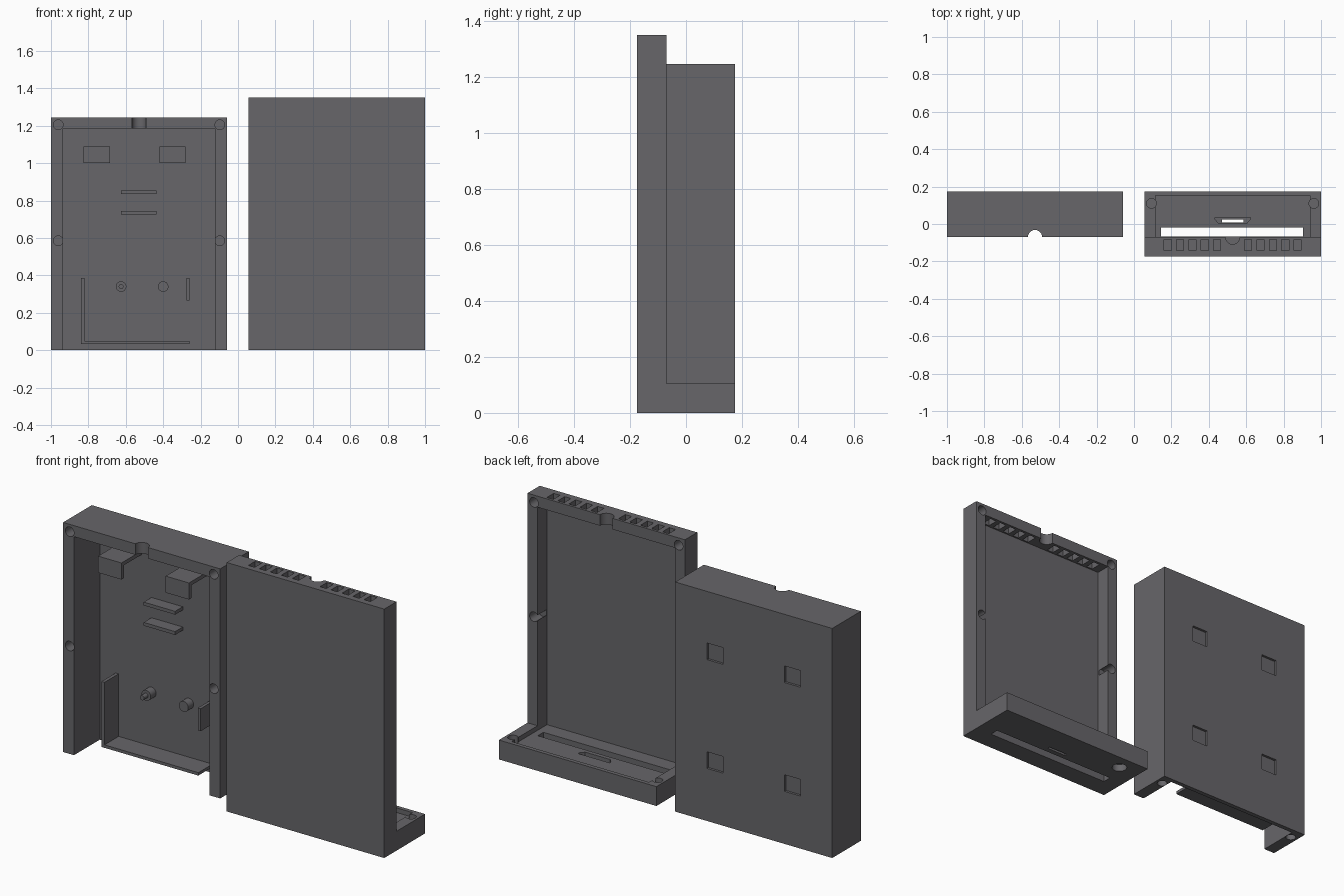
import bpy, bmesh, math
from mathutils import Matrix, Vector

old = bpy.data.objects.get("Cube")
if old:
    bpy.data.objects.remove(old, do_unlink=True)

GREY = (0.135, 0.132, 0.142, 1)
mat = bpy.data.materials.new("dark grey plastic")
mat.use_nodes = True
mat.diffuse_color = GREY
bsdf = next(n for n in mat.node_tree.nodes if n.type == "BSDF_PRINCIPLED")
bsdf.inputs["Base Color"].default_value = GREY


def finish(name, bm):
    bmesh.ops.recalc_face_normals(bm, faces=bm.faces)
    mesh = bpy.data.meshes.new(name)
    bm.to_mesh(mesh)
    bm.free()
    mesh.materials.append(mat)
    ob = bpy.data.objects.new(name, mesh)
    bpy.context.collection.objects.link(ob)
    return ob


def box(name, x, y, z):
    """Box from (low, high) pairs."""
    bm = bmesh.new()
    size = Matrix.Diagonal([b - a for a, b in (x, y, z)] + [1])
    mid = Matrix.Translation([(a + b) / 2 for a, b in (x, y, z)])
    bmesh.ops.create_cube(bm, size=1, matrix=mid @ size)
    return finish(name, bm)


def rod(name, start, end, r):
    """Round rod between two points."""
    a, b = Vector(start), Vector(end)
    turn = (b - a).to_track_quat("Z", "Y").to_matrix().to_4x4()
    bm = bmesh.new()
    bmesh.ops.create_cone(bm, cap_ends=True, segments=32, radius1=r, radius2=r,
                          depth=(b - a).length,
                          matrix=Matrix.Translation((a + b) / 2) @ turn)
    return finish(name, bm)


def prism(name, points, move):
    """Flat outline pushed along a vector."""
    bm = bmesh.new()
    face = bm.faces.new([bm.verts.new(p) for p in points])
    out = bmesh.ops.extrude_face_region(bm, geom=[face])["geom"]
    bmesh.ops.translate(bm, vec=move, verts=[v for v in out if isinstance(v, bmesh.types.BMVert)])
    return finish(name, bm)


def cut(target, cutter):
    cutter.hide_render = True
    mod = target.modifiers.new("cut", "BOOLEAN")
    mod.operation, mod.solver, mod.object = "DIFFERENCE", "EXACT", cutter
    bpy.context.view_layer.objects.active = target
    bpy.ops.object.modifier_apply(modifier=mod.name)
    bpy.data.objects.remove(cutter, do_unlink=True)


BACK, SEAM, FRONT = 0.175, -0.07, -0.175
WALL, SKIN, HOLE = 0.06, 0.024, 0.026
TOP, BASE, HIGH = 1.245, 0.105, 1.35

# Rear case: open at the front and at the bottom
L, R = -1, -0.058
MID = (L + R) / 2
inner = BACK - SKIN
case = box("rear_case", (L, R), (SEAM, BACK), (0, TOP))
cut(case, box("cavity", (L + WALL + 0.005, R - WALL - 0.005), (-1, inner), (-1, TOP - WALL)))
cut(case, rod("cable_notch", (MID, SEAM, 1), (MID, SEAM, 2), 0.038))

# Screw holes in the case and square pockets in its back
for side in (-1, 1):
    x = MID + side * 0.432
    for z in (0.585, 1.205):
        cut(case, rod("screw_hole", (x, -0.2, z), (x, 0.04, z), HOLE))
    cut(case, rod("foot_hole", (x, 0.11, -0.1), (x, 0.11, 0.12), HOLE))
    x = MID + side * 0.232
    for z in (0.33, 0.92):
        cut(case, box("pocket", (x - 0.048, x + 0.048), (BACK - 0.013, 1),
                      (z - 0.045, z + 0.045)))

# Hooks, ribs and pegs inside the case
root = inner + 0.005
for label, x in (("right", -0.755), ("left", -0.35)):
    span = (x - 0.07, x + 0.07)
    prism("hook_" + label,
          [(span[0], y, z) for y, z in ((root, 1.09), (-0.02, 1.09), (-0.02, 1.0),
                                       (0.0, 1.0), (0.0, 1.07), (root, 1.07))],
          (0.14, 0, 0))
for label, z in (("upper", 0.84), ("lower", 0.73)):
    box("short_rib_" + label, (-0.625, -0.437), (0.085, root), (z - 0.004, z + 0.014))
box("tall_rib", (-0.84, -0.822), (0.03, root), (0.032, 0.387))
box("side_rib", (-0.276, -0.259), (0.05, root), (0.265, 0.387))
box("floor_rib", (-0.822, -0.259), (0.03, root), (0.032, 0.048))
pegs = [rod("peg_right", (-0.625, root, 0.34), (-0.625, 0.105, 0.34), 0.028),
        rod("peg_tip", (-0.625, 0.11, 0.34), (-0.625, 0.07, 0.34), 0.013),
        rod("peg_left", (-0.4, root, 0.34), (-0.4, 0.105, 0.34), 0.028)]

# Front cover: tall panel with a foot at the back
L, R = 0.055, 1
MID = (L + R) / 2
cover = prism("front_cover",
              [(L, y, z) for y, z in ((FRONT, 0), (BACK, 0), (BACK, BASE),
                                      (SEAM, BASE), (SEAM, HIGH), (FRONT, HIGH))],
              (R - L, 0, 0))
cut(cover, box("cavity", (L + WALL, R - WALL), (FRONT + SKIN, 0.153), (0.08, HIGH - WALL)))
cut(cover, rod("cable_notch", (MID, SEAM, 1.2), (MID, SEAM, 2), 0.038))

# Screw holes and top vents of the cover
for side in (-1, 1):
    x = MID + side * 0.434
    for z in (0.69, 1.31):
        cut(cover, rod("screw_hole", (x, -0.145, z), (x, 0, z), HOLE))
    cut(cover, rod("foot_hole", (x, 0.11, 0.03), (x, 0.11, 0.2), HOLE))
    for i in range(5):
        x = MID + side * (0.083 + i * 0.066)
        cut(cover, box("vent", (x - 0.019, x + 0.019), (-0.142, -0.084), (1.2, 1.5)))

# Openings in the foot: long slot, tapered port, round recess below
cut(cover, box("slot", (0.145, 0.903), (-0.068, -0.02), (-0.1, 0.2)))
cut(cover, prism("port_rim", [(MID + dx, y, 0.06) for dx, y in
                              ((-0.095, 0.036), (0.095, 0.036), (0.095, 0.026),
                               (0.075, 0.003), (-0.075, 0.003), (-0.095, 0.026))],
                 (0, 0, 0.1)))
cut(cover, box("port", (MID - 0.058, MID + 0.058), (0.008, 0.023), (-0.1, 0.2)))
cut(cover, rod("recess", (0.176, 0.093, -0.1), (0.176, 0.093, 0.04), 0.038))

# Smooth round walls, keep the edges sharp
for ob in bpy.context.view_layer.objects:
    ob.select_set(ob in [case, cover] + pegs)
bpy.context.view_layer.objects.active = case
bpy.ops.object.shade_smooth_by_angle(angle=math.radians(30))
